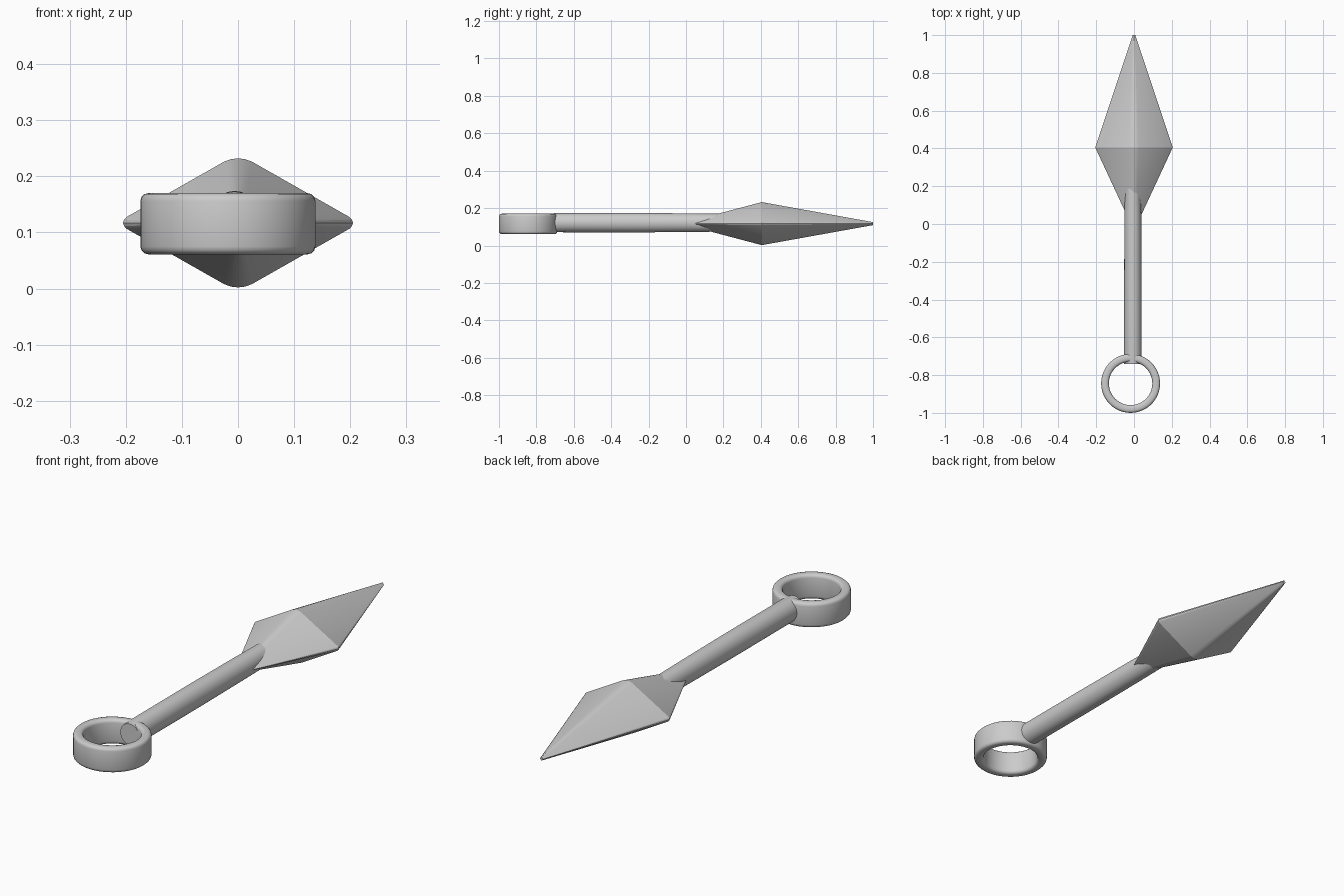
import bpy, bmesh, math

cube = bpy.data.objects.get("Cube")
if cube:
    bpy.data.objects.remove(cube, do_unlink=True)

steel = bpy.data.materials.new("grey steel")
steel.use_nodes = True
GREY = (0.6, 0.6, 0.6, 1)
steel.diffuse_color = GREY
steel.node_tree.nodes["Principled BSDF"].inputs["Base Color"].default_value = GREY


def loft(name, rings, closed=False, angle=35):
    """Skin a list of equal-length point rings; cap the ends unless closed."""
    bm = bmesh.new()
    loops = [[bm.verts.new(p) for p in ring] for ring in rings]
    n = len(loops[0])
    pairs = list(zip(loops, loops[1:]))
    if closed:
        pairs.append((loops[-1], loops[0]))
    for a, b in pairs:
        for i in range(n):
            j = (i + 1) % n
            bm.faces.new((a[i], a[j], b[j], b[i]))
    if not closed:
        bm.faces.new(loops[0])
        bm.faces.new(loops[-1])
    bmesh.ops.recalc_face_normals(bm, faces=bm.faces)
    mesh = bpy.data.meshes.new(name)
    bm.to_mesh(mesh)
    bm.free()
    mesh.materials.append(steel)
    obj = bpy.data.objects.new(name, mesh)
    bpy.context.collection.objects.link(obj)
    bpy.ops.object.select_all(action='DESELECT')
    obj.select_set(True)
    bpy.context.view_layer.objects.active = obj
    bpy.ops.object.shade_smooth_by_angle(angle=math.radians(angle))
    return obj


# Blade: diamond section with softened ridges, lofted from neck to tip
quarter = [(1, 0), (0.99, 0.05), (0.97, 0.09), (0.12, 0.95), (0.06, 0.988), (0, 1)]
half = quarter + [(-u, v) for u, v in quarter[-2::-1]]
section = half + [(u, -v) for u, v in half[-2:0:-1]]
# y, half width, half height
stations = [(-0.01, 0.012, 0.005), (0.405, 0.205, 0.115), (1.0, 0.007, 0.008)]
loft("blade", [[(u * w, y, 0.117 + v * h) for u, v in section]
               for y, w, h in stations], angle=20)

# Handle: plain round rod running from the ring into the blade
SIDES = 24
rod = [(-0.74, 0.046, 0.047), (-0.7, 0.047, 0.051), (-0.3, 0.046, 0.052),
       (0.0, 0.045, 0.050), (0.24, 0.043, 0.047)]  # y, half width, half height
loft("handle", [[(-0.006 + w * math.cos(2 * math.pi * i / SIDES), y,
                  0.122 + h * math.sin(2 * math.pi * i / SIDES))
                 for i in range(SIDES)] for y, w, h in rod])

# Pommel ring: rounded rectangular band swept around a vertical axis
R_IN, R_OUT, LOW, HIGH, ROUND = 0.115, 0.156, 0.061, 0.170, 0.014
band = []
for k, (r, z) in enumerate([(R_OUT - ROUND, HIGH - ROUND), (R_IN + ROUND, HIGH - ROUND),
                            (R_IN + ROUND, LOW + ROUND), (R_OUT - ROUND, LOW + ROUND)]):
    for s in range(4):
        a = math.pi / 2 * (k + s / 3)
        band.append((r + ROUND * math.cos(a), z + ROUND * math.sin(a)))
SEGS = 48
loft("pommel_ring", [[(-0.018 + r * math.cos(2 * math.pi * i / SEGS),
                       -0.844 + r * math.sin(2 * math.pi * i / SEGS), z)
                      for r, z in band] for i in range(SEGS)], closed=True)
